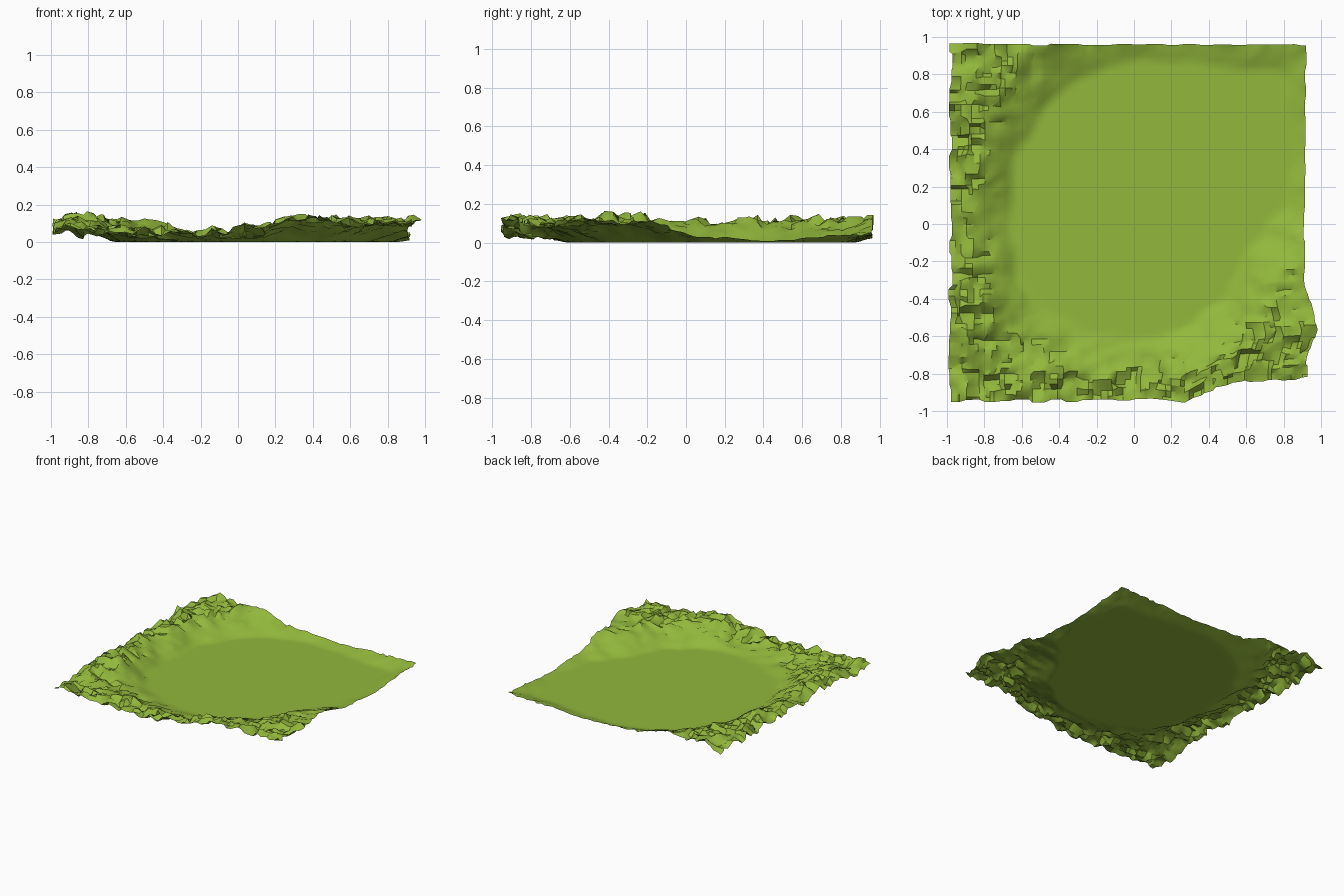
import bpy, math, random
from mathutils import Vector, noise

if "Cube" in bpy.data.objects:
    bpy.data.objects.remove(bpy.data.objects["Cube"])

random.seed(4)
N = 64

# values every 15 degrees around the basin centre, starting at +x
BASIN = [.73, .78, .85, .97, .82, .77, .75, .75, .76, .77, .76, .77,
         .77, .79, .82, .84, .80, .76, .74, .72, .68, .63, .58, .64]
RIM = [.06, .045, .04, .07, .06, .055, .06, .08, .10, .11, .12, .125,
       .13, .135, .15, .065, .055, .055, .07, .14, .10, .115, .10, .09]
CX, CY = .10, .13


def ring(table, ang):
    t = (ang / math.tau * 24) % 24
    i = int(t)
    f = t - i
    f = f * f * (3 - 2 * f)
    return table[i % 24] * (1 - f) + table[(i + 1) % 24] * f


def curve(pts, t):
    for (a, p), (b, q) in zip(pts, pts[1:]):
        if t <= b:
            return p + (q - p) * max(0, t - a) / (b - a)
    return pts[-1][1]


FRONT_EDGE = [(-1, -.95), (.1, -.94), (.25, -.96), (.45, -.87), (.6, -.84), (1, -.82)]
RIGHT_EDGE = [(-1, .92), (-.84, .92), (-.68, .985), (-.55, .95), (-.4, .91), (1, .92)]


def height(x, y, i, j):
    dx, dy = x - CX, y - CY
    ang = math.atan2(dy, dx)
    d = math.hypot(dx, dy) - ring(BASIN, ang)
    d += .05 * noise.noise(Vector((x * 5, y * 5, 3)))
    if d <= 0:
        return 0, 0
    rim = ring(RIM, ang)
    t = min(1, d / .23)
    z = rim * t ** 0.9
    # outer side of the left bank falls away again
    if x < -.84:
        z *= 1 - .4 * (-.84 - x) / .15
    # broken ground: broad lumps plus blocky steps
    bank = max(0, min(1, max((-x - .4) * 2.5, (-y - .25) * 2.5)))
    rim_edge = max(0, 1 - min(i, j, N - i, N - j) / 3)
    rough = t * max(.4 + .6 * bank, .7 * rim_edge)
    z += rough * .035 * noise.noise(Vector((x * 7, y * 7, 1)))
    z += rough * .022 * noise.cell(Vector((i / 2.0 + .2, j / 1.5 + .2, 7.3)))
    z += rough * random.uniform(-.012, .012)
    return max(z, .012 * t), rough


verts, faces = [], []
for j in range(N + 1):
    for i in range(N + 1):
        u, v = i / N, j / N
        y0 = -.95 + 1.91 * v
        xr = curve(RIGHT_EDGE, y0)
        x = -.98 + (xr + .98) * u
        yf = curve(FRONT_EDGE, x)
        y = yf + (.96 - yf) * v
        z, rough = height(x, y, i, j)
        # ledges: snap every other row and column sideways a little
        x += rough * .012 * noise.cell(Vector((i + .3, j / 3 + .2, 2.5)))
        y += rough * .010 * noise.cell(Vector((i / 3 + .2, j + .3, 4.5)))
        verts.append((x, y, z))
for j in range(N):
    for i in range(N):
        a = j * (N + 1) + i
        faces.append((a, a + 1, a + N + 2, a + N + 1))

# grassy basin with rough raised banks
mesh = bpy.data.meshes.new("terrain")
mesh.from_pydata(verts, [], faces)
terrain = bpy.data.objects.new("terrain", mesh)
bpy.context.collection.objects.link(terrain)
grass = bpy.data.materials.new("grass")
grass.diffuse_color = (.29, .48, .045, 1)
grass.use_nodes = True
grass.node_tree.nodes["Principled BSDF"].inputs["Base Color"].default_value = grass.diffuse_color
mesh.materials.append(grass)

bpy.context.view_layer.objects.active = terrain
terrain.select_set(True)
bpy.ops.object.shade_smooth_by_angle(angle=math.radians(35))
